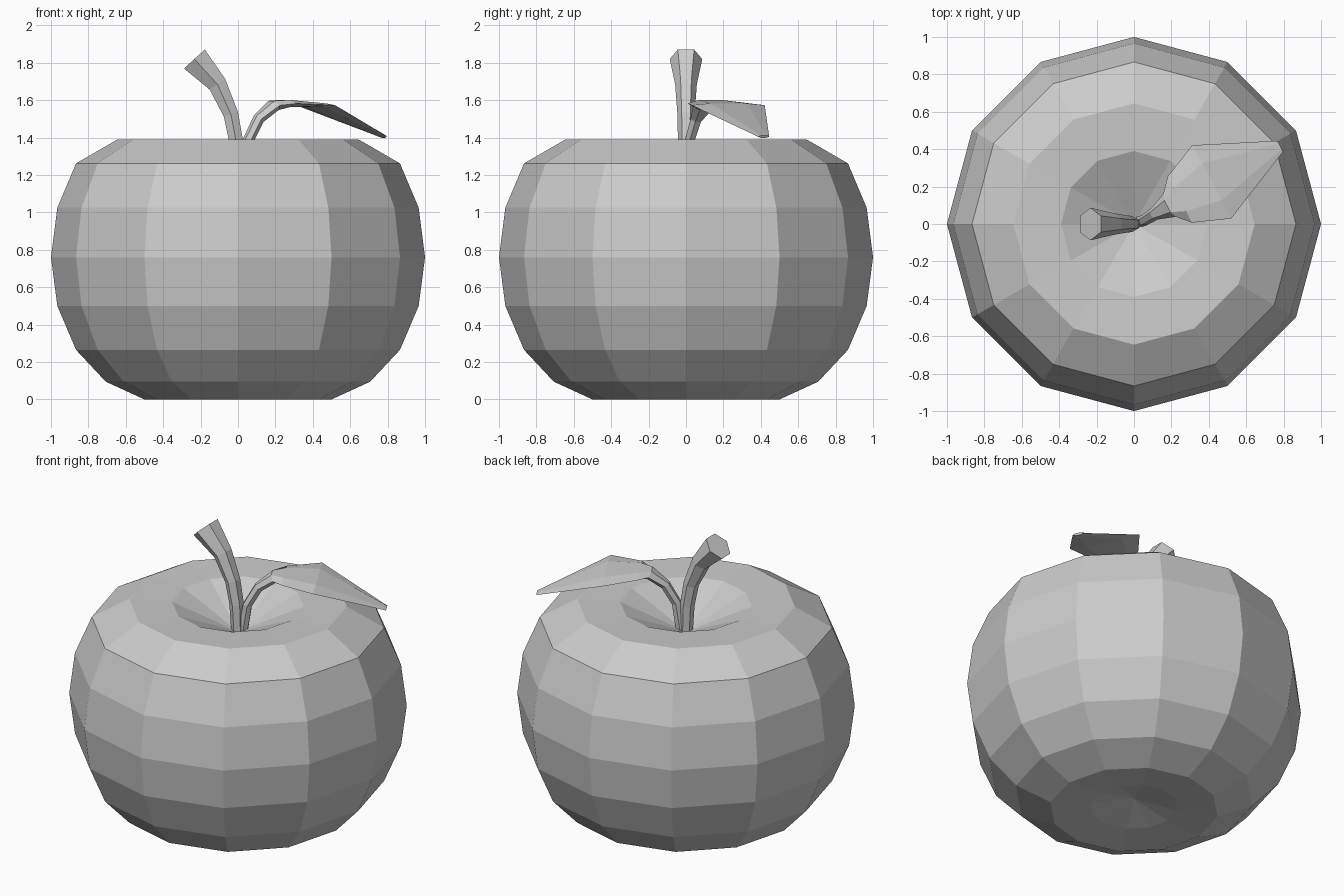
import bpy, bmesh
from math import sin, cos, tau
from mathutils import Vector

if "Cube" in bpy.data.objects:
    bpy.data.objects.remove(bpy.data.objects["Cube"])


def skin(name, rings, caps):
    """Bridge matching closed rings of points into one flat-shaded mesh."""
    bm = bmesh.new()
    loops = [[bm.verts.new(p) for p in ring] for ring in rings]
    n = len(rings[0])
    for a, b in zip(loops, loops[1:]):
        for i in range(n):
            j = (i + 1) % n
            bm.faces.new((a[i], a[j], b[j], b[i]))
    if caps:
        bm.faces.new(loops[0][::-1])
        bm.faces.new(loops[-1])
    bmesh.ops.remove_doubles(bm, verts=bm.verts, dist=1e-4)
    bmesh.ops.recalc_face_normals(bm, faces=bm.faces)
    mesh = bpy.data.meshes.new(name)
    bm.to_mesh(mesh)
    bm.free()
    obj = bpy.data.objects.new(name, mesh)
    bpy.context.collection.objects.link(obj)
    return obj


def hex_tube(name, sections, side):
    """Six-sided tube; each section is (centre, half width, half thickness)."""
    side = Vector(side).normalized()
    pts = [Vector(s[0]) for s in sections]
    rings = []
    for k, (_, w, t) in enumerate(sections):
        tangent = pts[min(k + 1, len(pts) - 1)] - pts[max(k - 1, 0)]
        up = side.cross(tangent).normalized()
        rings.append([pts[k] + side * w * cos(tau * i / 6) + up * t * sin(tau * i / 6)
                      for i in range(6)])
    return skin(name, rings, True)


# Fruit body: 12-sided turned profile (radius, height), dimpled at both ends
profile = [(0, 0.075), (0.26, 0.02), (0.5, 0), (0.707, 0.095), (0.866, 0.265),
           (0.966, 0.5), (1, 0.76), (0.966, 1.025), (0.866, 1.262),
           (0.645, 1.39), (0.39, 1.38), (0.16, 1.275), (0, 1.2)]
skin("fruit_body", [[(r * cos(tau * i / 12), r * sin(tau * i / 12), z)
                     for i in range(12)] for r, z in profile], False)

# Stem: curved and widening towards its cut end
hex_tube("stem", [((0, 0, 1.15), 0.037, 0.037),
                  ((-0.01, 0, 1.38), 0.043, 0.043),
                  ((-0.038, 0, 1.525), 0.046, 0.046),
                  ((-0.11, 0, 1.685), 0.058, 0.058),
                  ((-0.233, 0, 1.82), 0.087, 0.087)], (0, 1, 0))

# Leaf: thin stalk flattening into a broad blade that droops to the tip
hex_tube("leaf", [((0.02, 0.01, 1.15), 0.03, 0.03),
                  ((0.055, 0.02, 1.385), 0.03, 0.03),
                  ((0.11, 0.055, 1.5), 0.035, 0.03),
                  ((0.19, 0.1, 1.572), 0.07, 0.032),
                  ((0.245, 0.13, 1.582), 0.139, 0.022),
                  ((0.415, 0.225, 1.573), 0.222, 0.012),
                  ((0.78, 0.415, 1.405), 0.034, 0.008)], (-0.47, 0.88, 0))
